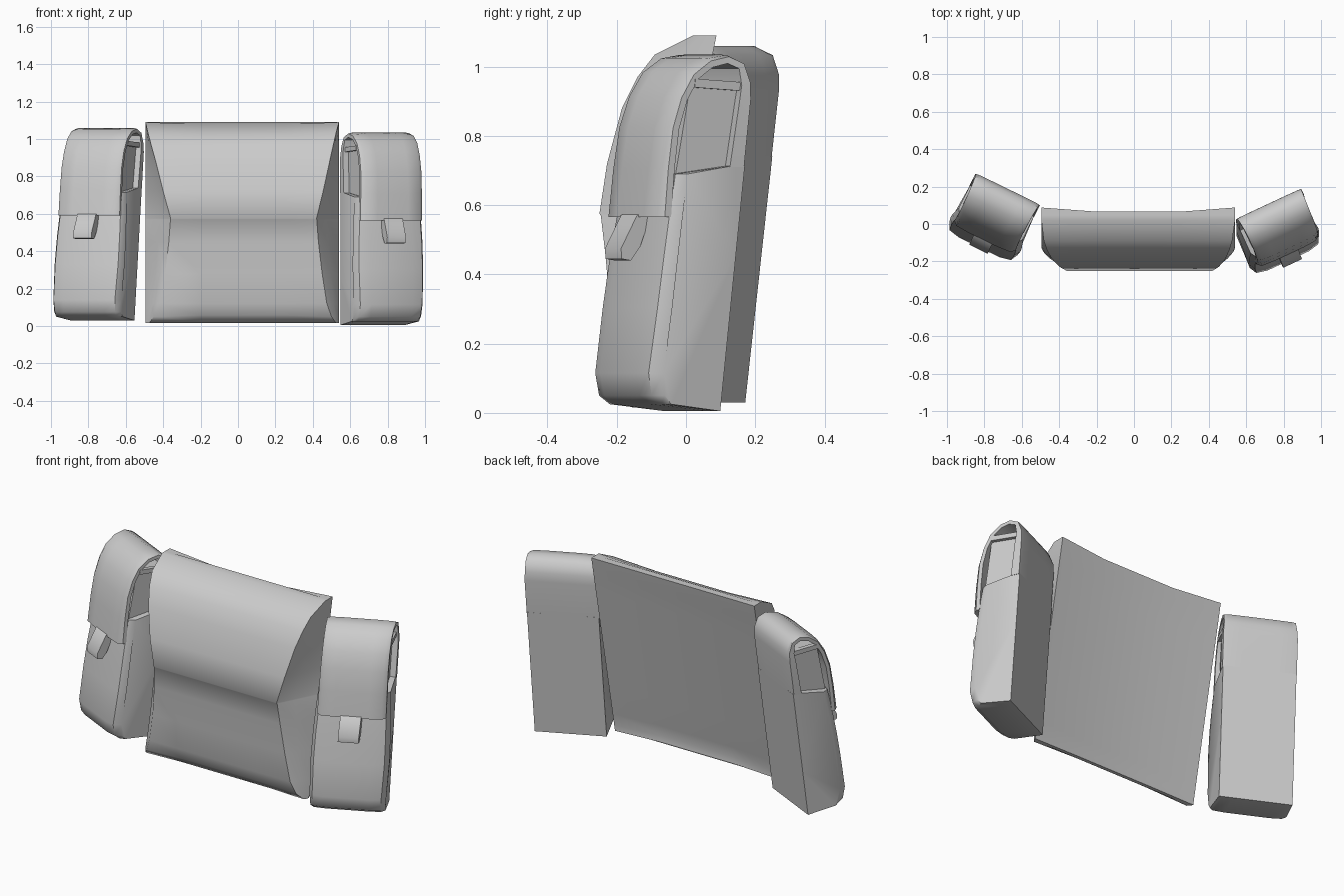
import bpy, bmesh, math
from mathutils import Vector

if "Cube" in bpy.data.objects:
    bpy.data.objects.remove(bpy.data.objects["Cube"])

canvas = bpy.data.materials.new("grey_canvas")
canvas.diffuse_color = (0.6, 0.6, 0.6, 1)
canvas.use_nodes = True
canvas.node_tree.nodes["Principled BSDF"].inputs["Base Color"].default_value = canvas.diffuse_color


def loft(name, rings, place=None, angle=40):
    """Skin a list of equal-length closed rings and cap both ends."""
    bm = bmesh.new()
    rows = [[bm.verts.new(place(p) if place else p) for p in r] for r in rings]
    n = len(rows[0])
    for a, b in zip(rows, rows[1:]):
        for i in range(n):
            j = (i + 1) % n
            bm.faces.new((a[i], a[j], b[j], b[i]))
    bm.faces.new(rows[0])
    bm.faces.new(rows[-1])
    bmesh.ops.recalc_face_normals(bm, faces=bm.faces[:])
    me = bpy.data.meshes.new(name)
    bm.to_mesh(me)
    bm.free()
    ob = bpy.data.objects.new(name, me)
    bpy.context.collection.objects.link(ob)
    me.materials.append(canvas)
    bpy.ops.object.select_all(action='DESELECT')
    ob.select_set(True)
    bpy.context.view_layer.objects.active = ob
    bpy.ops.object.shade_smooth_by_angle(angle=math.radians(angle))
    return ob


def prism(name, profile, stations, place, angle=40):
    """Profile of (y, z) swept along x; front half scaled at each station."""
    rings = [[(x, y * s if y < 0 else y, z) for y, z in profile] for x, s in stations]
    return loft(name, rings, place, angle)


# --- centre bag: back panel leaning and hollowed, front bulging -----------
def bag_ring(z, yf, xl, xr, soft, dip=0.0):
    yb = 0.088 - 0.2 * (1.09 - z)
    bl, br = -0.495, 0.54
    ys = yb + 0.6 * (yf - yb)
    ym = max(yb - 0.022, yf + 0.02)
    return [(bl, yb, z), (bl + soft * (xl - bl), ys, z), (xl, yf, z),
            (-0.2, yf, z - dip), (0.25, yf, z - dip), (xr, yf, z),
            (br + soft * (xr - br), ys, z), (br, yb, z),
            (0.25, ym, z - dip), (-0.2, ym, z - dip)]


flap = [(1.09, 0.02, -0.495, 0.54), (1.035, -0.09, -0.482, 0.525), (0.97, -0.14, -0.465, 0.51),
        (0.88, -0.185, -0.44, 0.49), (0.72, -0.228, -0.40, 0.455), (0.575, -0.25, -0.36, 0.42)]
body = [(0.57, -0.246, -0.361, 0.421), (0.45, -0.232, -0.37, 0.43), (0.28, -0.218, -0.39, 0.45),
        (0.12, -0.205, -0.42, 0.475), (0.05, -0.185, -0.45, 0.50), (0.015, -0.155, -0.475, 0.525)]
loft("centre_bag",
     [bag_ring(*r, 0.6, 0.012 if i < 2 else 0) for i, r in enumerate(flap)]
     + [bag_ring(*r, 0.58 - 0.04 * i, -0.008 if r[0] < 0.1 else 0)
        for i, r in enumerate(body)], angle=50)


# --- side pouches ---------------------------------------------------------
HW = 0.19


def pouch(side, cx, cy, cz, lean_x, lean_y, turn):
    c, s = math.cos(turn), math.sin(turn)

    def place(p):
        x, y, z = p
        return Vector((cx + x * c - y * s + lean_x * z, cy + x * s + y * c + lean_y * z, cz + z))

    # lower body, slightly swollen at the sides
    def bulge(z):
        return 0.018 * math.sin(math.pi * min(max((z + 0.08) / 0.77, 0), 1))

    profile = [(0.12, 0.0), (-0.07, 0.02), (-0.11, 0.045), (-0.13, 0.11), (-0.124, 0.3),
               (-0.118, 0.45), (-0.11, 0.57), (-0.10, 0.685), (0.09, 0.71), (0.12, 0.71),
               (0.12, 0.45), (0.12, 0.25)]
    stations = [(-1, 0.6), (-0.9, 0.9), (-0.6, 1.0), (0.6, 1.0), (0.9, 0.9), (1, 0.6)]
    rings = [[(k * (HW + (bulge(z) if y < 0.09 else 0)), y * f if y < 0 else y, z)
              for y, z in profile] for k, f in stations]
    loft(side + "_pouch_body", rings, place, 45)

    # recessed inner box seen through the side openings, with a rim bar on top
    prism(side + "_pouch_inner_box", [(0.095, 0.67), (-0.085, 0.67), (-0.065, 0.95), (0.095, 0.95)],
          [(-HW + 0.03, 1), (HW - 0.03, 1)], place)
    for k in (-1, 1):
        prism(side + "_pouch_rim", [(0.09, 0.925), (-0.06, 0.935), (-0.06, 0.96), (0.09, 0.95)],
              [(k * (HW - 0.035), 1), (k * (HW - 0.01), 1)], place)

    # lid: thick strip arching from the front edge over the top to the back
    path = [(-0.14, 0.56), (-0.14, 0.7), (-0.134, 0.82), (-0.112, 0.91), (-0.075, 0.98),
            (-0.02, 1.02), (0.04, 1.03), (0.09, 1.005), (0.115, 0.95), (0.12, 0.9), (0.12, 0.705)]
    thick = [0.02] * 8 + [0.028, 0.035, 0.045]
    rings = []
    for i, (y, z) in enumerate(path):
        a, b = path[max(i - 1, 0)], path[min(i + 1, len(path) - 1)]
        t = Vector((b[0] - a[0], b[1] - a[1])).normalized()
        ny, nz = t.y, -t.x
        front = max(0.0, 1 - i / 7)
        w = HW + 0.002 - 0.01 * front - 0.01 * math.sin(math.pi * min(i / 9, 1))
        rim = 0.003 + 0.022 * front
        row = [(-w, rim), (-0.88 * w, rim * 0.2), (-0.5 * w, 0), (0.5 * w, 0), (0.88 * w, rim * 0.2),
               (w, rim), (w, rim + thick[i]), (-w, rim + thick[i])]
        rings.append([(x, y + ny * d, z + nz * d) for x, d in row])
    loft(side + "_pouch_lid", rings, place, 45)

    # closing tab hanging below the lid
    tab = [(-0.11, 0.59), (-0.145, 0.565), (-0.185, 0.47), (-0.18, 0.44), (-0.15, 0.435),
           (-0.125, 0.475), (-0.11, 0.53)]
    prism(side + "_pouch_tab", tab, [(-0.055, 1), (0.055, 1)], place)


pouch("right", 0.77, -0.09, 0.005, 0.0, 0.1, math.radians(25))
pouch("left", -0.777, -0.02, 0.03, 0.055, 0.11, math.radians(-26))
